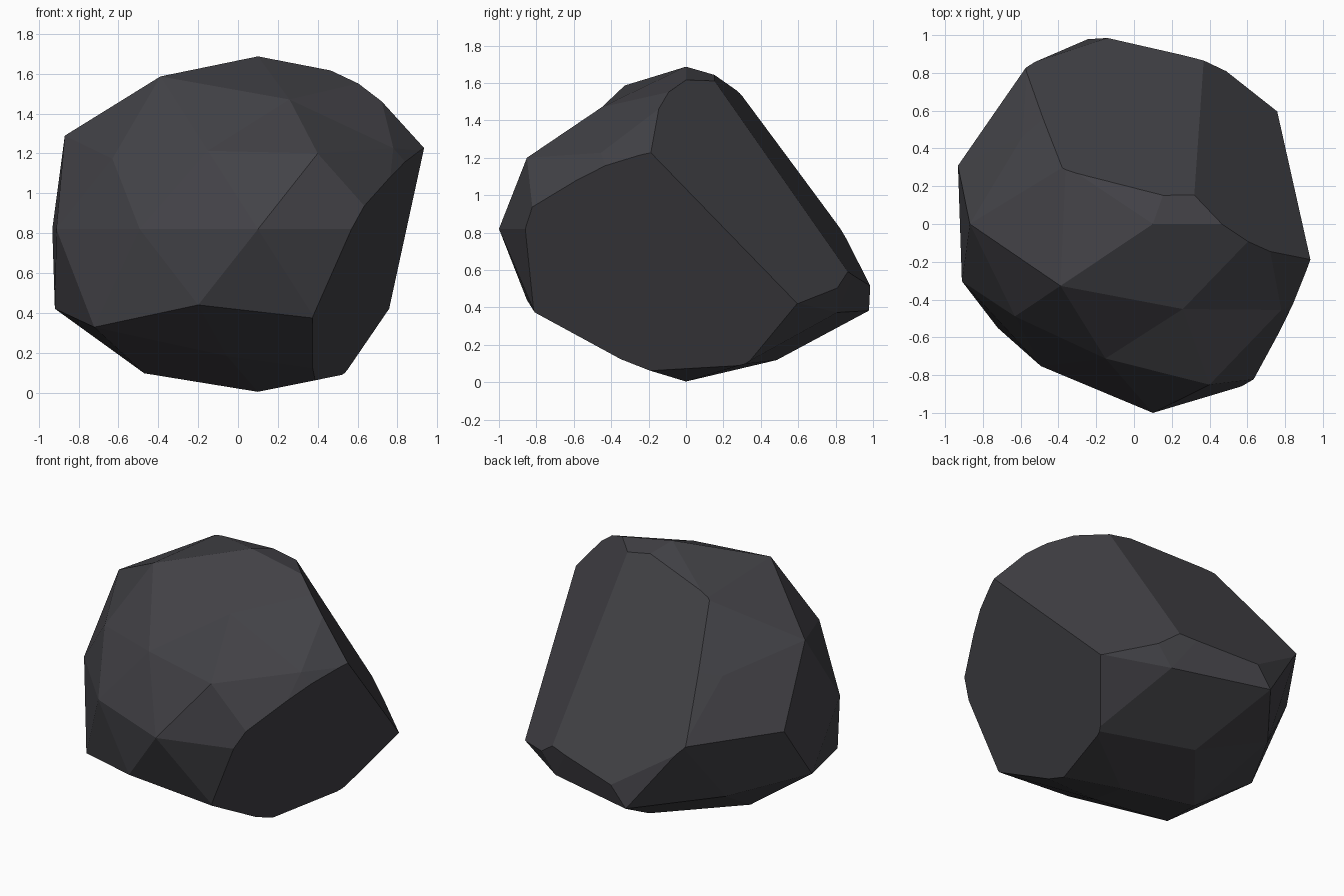
import bpy
import bmesh
from mathutils import Vector

default_cube = bpy.data.objects.get("Cube")
if default_cube:
    bpy.data.objects.remove(default_cube, do_unlink=True)

CENTRE = Vector((0.1, 0, 0.82))
STRETCH = Vector((1.085, 1, 0.85))

# Bumps and dents: direction on the ball, and how far its corner sits from the centre
BUMPS = [
    ((0, 0, 1), 1.02), ((0, 0, -1), 0.96),
    ((-0.4, -0.3, 0.85), 1.06), ((0.2, -0.5, 0.85), 0.9), ((0.5, 0, 0.85), 1.04),
    ((-0.3, -0.8, 0.5), 0.88), ((0.7, -0.5, 0.5), 0.91), ((-0.85, 0, 0.5), 1.05),
    ((-0.7, -0.5, 0.4), 0.93), ((-0.7, 0.5, 0.4), 0.88),
    ((-0.6, -0.8, 0), 0.93), ((-0.95, -0.3, 0), 0.98), ((-0.6, 0.8, 0), 1.04),
    ((-0.9, 0, -0.4), 1.05), ((-0.3, 0.85, -0.4), 1.15),
    ((-0.7, -0.5, -0.5), 1.1), ((-0.7, 0.5, -0.5), 0.98),
    ((-0.2, 0.5, -0.85), 0.97), ((-0.2, -0.5, -0.85), 0.88),
]

# Broken-off sides: outward normal and distance from the origin
CHIPS = [
    ((0.881, -0.228, -0.413), 0.359),
    ((0.634, 0.620, 0.464), 1.044),
    ((0.105, 0.813, 0.573), 1.081),
]


def make_material(name, colour):
    material = bpy.data.materials.new(name)
    material.use_nodes = True
    material.diffuse_color = colour
    shader = next(n for n in material.node_tree.nodes if n.type == 'BSDF_PRINCIPLED')
    shader.inputs["Base Color"].default_value = colour
    shader.inputs["Roughness"].default_value = 0.9
    return material


def shape_ball(bm):
    """Push single corners of the ball in or out, then stretch it."""
    bm.verts.ensure_lookup_table()
    directions = [v.co.normalized() for v in bm.verts]
    for direction, amount in BUMPS:
        target = Vector(direction).normalized()
        nearest = max(range(len(directions)), key=lambda i: directions[i].dot(target))
        bm.verts[nearest].co *= amount
    for vert in bm.verts:
        vert.co = CENTRE + vert.co * STRETCH


def chip_off(bm, normal, distance):
    """Slice one side away and close the cut with a single flat face."""
    normal = Vector(normal).normalized()
    result = bmesh.ops.bisect_plane(
        bm, geom=bm.verts[:] + bm.edges[:] + bm.faces[:], dist=0.0005,
        plane_co=normal * distance, plane_no=normal, clear_outer=True)
    rim = [e for e in result["geom_cut"] if isinstance(e, bmesh.types.BMEdge)]
    bmesh.ops.contextual_create(bm, geom=rim)


# Boulder
bm = bmesh.new()
bmesh.ops.create_icosphere(bm, subdivisions=2, radius=1)
shape_ball(bm)
for normal, distance in CHIPS:
    chip_off(bm, normal, distance)
bmesh.ops.holes_fill(bm, edges=bm.edges[:], sides=0)
bmesh.ops.recalc_face_normals(bm, faces=bm.faces[:])
mesh = bpy.data.meshes.new("boulder")
bm.to_mesh(mesh)
bm.free()
mesh.shade_flat()
mesh.materials.append(make_material("dark grey stone", (0.055, 0.054, 0.062, 1)))
boulder = bpy.data.objects.new("boulder", mesh)
bpy.context.collection.objects.link(boulder)
